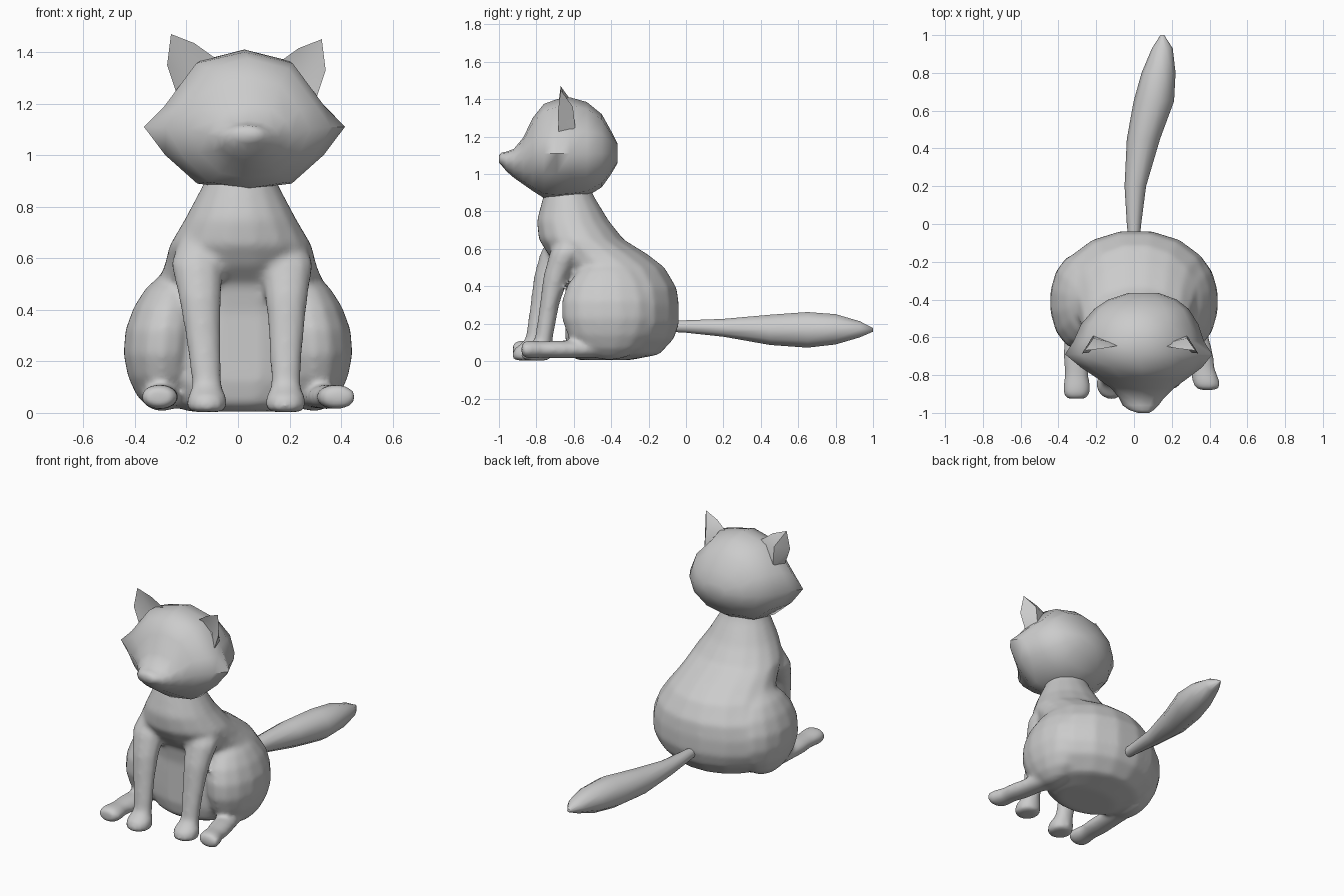
import bpy, bmesh, math

if "Cube" in bpy.data.objects:
    bpy.data.objects.remove(bpy.data.objects["Cube"])


def finish(name, bm, angle=60):
    bmesh.ops.recalc_face_normals(bm, faces=bm.faces)
    me = bpy.data.meshes.new(name)
    bm.to_mesh(me)
    bm.free()
    ob = bpy.data.objects.new(name, me)
    bpy.context.collection.objects.link(ob)
    bpy.ops.object.select_all(action='DESELECT')
    ob.select_set(True)
    bpy.context.view_layer.objects.active = ob
    bpy.ops.object.shade_smooth_by_angle(angle=math.radians(angle))
    return ob


def loft(name, rings):
    """Skin a list of equal-length point rings and cap both ends."""
    bm = bmesh.new()
    vs = [[bm.verts.new(p) for p in r] for r in rings]
    n = len(vs[0])
    for a, b in zip(vs, vs[1:]):
        for i in range(n):
            j = (i + 1) % n
            bm.faces.new((a[i], a[j], b[j], b[i]))
    bm.faces.new(vs[0])
    bm.faces.new(vs[-1])
    return finish(name, bm)


def flat_ring(x, y, z, rx, ry, n=10):
    """Horizontal ellipse."""
    t = [2 * math.pi * (i + 0.5) / n for i in range(n)]
    return [(x + rx * math.cos(a), y + ry * math.sin(a), z) for a in t]


def upright_ring(x, y, z, rx, rz, n=10):
    """Ellipse facing along y."""
    t = [2 * math.pi * i / n for i in range(n)]
    return [(x + rx * math.cos(a), y, z + rz * math.sin(a)) for a in t]


# Body: z, front y, back y, half width
body = [(.005, -.58, -.30, .20), (.035, -.63, -.14, .30), (.12, -.65, -.06, .385),
        (.20, -.65, -.033, .415), (.30, -.65, -.033, .415), (.39, -.65, -.045, .39),
        (.50, -.67, -.11, .33), (.57, -.74, -.20, .30), (.65, -.79, -.33, .28),
        (.75, -.80, -.41, .22), (.88, -.765, -.49, .15), (.95, -.74, -.52, .12)]
parts = [loft("body", [flat_ring(.01, (f + b) / 2, z, w, (b - f) / 2, 16)
                       for z, f, b, w in body])]

# Front legs: y, z, half width, half depth; the right one stands further back
leg = [(-.65, .68, .06, .07), (-.69, .58, .105, .09), (-.745, .45, .085, .07),
       (-.78, .30, .070, .053), (-.81, .12, .059, .049), (-.825, .09, .063, .063),
       (-.845, .065, .078, .078), (-.85, .03, .082, .084), (-.85, .003, .07, .075)]
for side, x0, lean, dy in [("left", -.12, -.04, 0), ("right", .185, .005, .05)]:
    parts.append(loft("front_leg_" + side,
                      [flat_ring(x0 + lean * max(0, (z - .1) / .5), y + dy, z, rx, ry)
                       for y, z, rx, ry in leg]))

# Haunches and hind feet
for side, s, toe in [("left", -1, (-.305, -.925)), ("right", 1, (.392, -.88))]:
    bm = bmesh.new()
    bmesh.ops.create_uvsphere(bm, u_segments=14, v_segments=9, radius=1)
    for v in bm.verts:
        x, y, z = v.co
        v.co = (s * .295 + x * .155 - s * .045 * max(z, 0), -.41 + y * .26, .275 + z * .272)
    parts.append(finish("haunch_" + side, bm))
    x0, y0 = s * .30, -.48
    foot = [(0, .07, .045), (.5, .075, .05), (.72, .065, .046), (.84, .075, .05),
            (.94, .075, .05), (1, .055, .035)]
    parts.append(loft("hind_foot_" + side,
                      [upright_ring(x0 + (toe[0] - x0) * t, y0 + (toe[1] - y0) * t, .062, rx, rz)
                       for t, rx, rz in foot]))

# Blend legs, haunches and feet into the body
bpy.ops.object.select_all(action='DESELECT')
for ob in parts:
    ob.select_set(True)
bpy.context.view_layer.objects.active = parts[0]
bpy.ops.object.join()
torso = bpy.context.view_layer.objects.active
rm = torso.modifiers.new("blend", 'REMESH')
rm.mode = 'VOXEL'
rm.voxel_size = .014
rm.use_smooth_shade = True
sm = torso.modifiers.new("soften", 'SMOOTH')
sm.factor, sm.iterations = .5, 12

# Head: half outline blends from round to pointed cheeks
ROUND = [(0, 1), (.5, .87), (.87, .5), (1, 0), (.87, -.5), (.5, -.87), (0, -1)]
CHEEK = [(0, 1), (.48, .85), (.80, .27), (1, 0), (.79, -.45), (.47, -.91), (0, -1)]


def head_ring(y, cx, w, zc, top, low, k):
    half = [(a * (1 - k) + c * k, b * (1 - k) + d * k)
            for (a, b), (c, d) in zip(ROUND, CHEEK)]
    full = half + [(-a, b) for a, b in half[-2:0:-1]]
    return [(cx + w * a, y, zc + b * ((top - zc) if b > 0 else (zc - low))) for a, b in full]


head = [(-.365, .05, .08, 1.11, 1.16, 1.06, 0), (-.40, .045, .18, 1.11, 1.23, 1.00, 0),
        (-.45, .04, .25, 1.11, 1.32, .93, 0), (-.53, .03, .31, 1.11, 1.385, .88, .3),
        (-.62, .025, .345, 1.11, 1.41, .87, .6), (-.69, .025, .39, 1.11, 1.40, .868, 1),
        (-.76, .04, .32, 1.11, 1.375, .872, .8), (-.82, .045, .235, 1.10, 1.30, .91, .5),
        (-.87, .045, .165, 1.08, 1.195, .945, .2), (-.92, .04, .12, 1.07, 1.135, .98, 0),
        (-.96, .035, .095, 1.07, 1.12, 1.015, 0), (-.985, .04, .065, 1.08, 1.115, 1.045, 0),
        (-1.0, .05, .03, 1.08, 1.10, 1.06, 0)]
loft("head", [head_ring(*r) for r in head])


# Ears: outline fanned to a hollow in front and a bulge behind
def ear(name, cx, s, dz):
    pts = [(.295, -.67, 1.46), (.31, -.685, 1.34), (.27, -.68, 1.22),
           (.10, -.64, 1.35), (.205, -.66, 1.425)]
    extra = [(.225, -.63, 1.31), (.25, -.59, 1.24), (.25, -.605, 1.37)]
    bm = bmesh.new()
    tip, om, ob, ib, im, hollow, back, bulge = [
        bm.verts.new((cx + s * x, y, z + dz)) for x, y, z in pts + extra]
    edge = [tip, om, ob, ib, im]
    for a, b in zip(edge, edge[1:] + edge[:1]):
        bm.faces.new((a, b, hollow))
    for f in [(tip, bulge, om), (om, bulge, back), (om, back, ob), (ob, back, ib),
              (ib, back, bulge), (ib, bulge, im), (im, bulge, tip)]:
        bm.faces.new(f)
    finish(name, bm, 50)


ear("ear_left", .035, -1, .01)
ear("ear_right", .03, 1, -.01)

# Tail: y, x, z, half width, half height
tail = [(-.08, 0, .185, .03, .03), (0, .0, .185, .038, .035), (.2, .007, .178, .057, .05),
        (.45, .05, .167, .088, .085), (.65, .105, .167, .107, .1),
        (.80, .13, .17, .09, .085), (.93, .15, .17, .055, .045), (1.0, .15, .167, .01, .01)]
loft("tail", [upright_ring(x, y, z, rx, rz) for y, x, z, rx, rz in tail])
